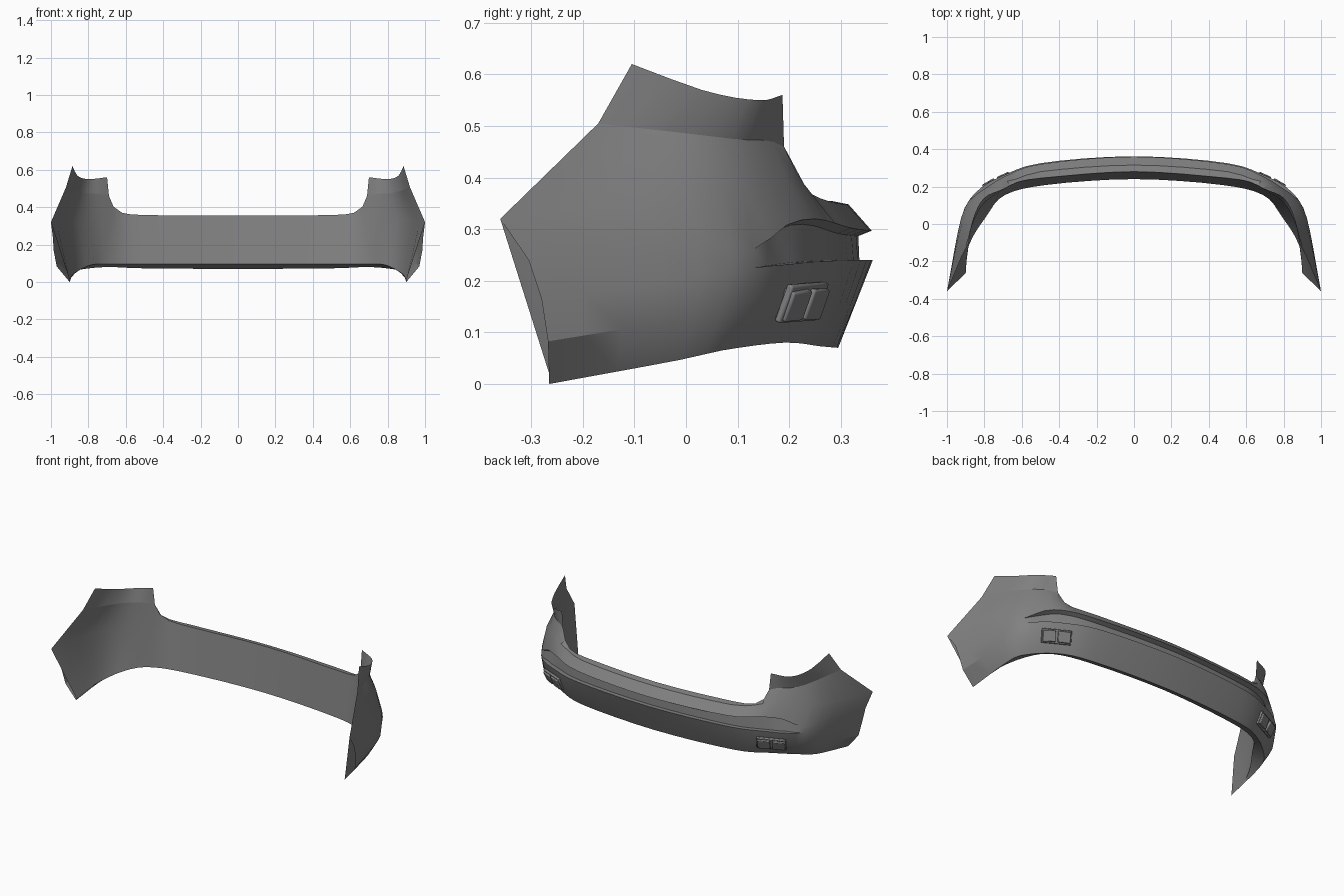
import bpy
import bmesh
from mathutils import Vector

old = bpy.data.objects.get("Cube")
if old:
    bpy.data.objects.remove(old, do_unlink=True)

# One material for the whole bumper
grey = bpy.data.materials.new("primer_grey")
grey.use_nodes = True
shade = (0.22, 0.22, 0.22, 1)
grey.diffuse_color = shade
grey.node_tree.nodes["Principled BSDF"].inputs["Base Color"].default_value = shade

STATIONS = [i / 2 for i in range(19)]   # 0 = rear centre, 9 = front edge of the side


def make_rail(keys):
    """Smooth curve through points keyed by station number."""
    times = sorted(keys)
    points = [Vector(keys[t]) for t in times]

    def slope(i):
        if i == 0 and times[0] == 0:
            flat = (points[1] - points[0]) / (times[1] - times[0])
            return Vector((flat.x, 0, 0))
        low, high = max(i - 1, 0), min(i + 1, len(times) - 1)
        return (points[high] - points[low]) / (times[high] - times[low])

    def sample(t):
        i = 0
        while i < len(times) - 2 and t > times[i + 1]:
            i += 1
        span = times[i + 1] - times[i]
        f = (t - times[i]) / span
        a, b = points[i], points[i + 1]
        hermite = f * f * (3 - 2 * f)
        return (a.lerp(b, hermite)
                + slope(i) * span * f * (1 - f) ** 2
                - slope(i + 1) * span * f * f * (1 - f))
    return sample


# Guide rails running from the rear centre round to the front edge
bottom = make_rail({0: (0, .295, .07), 2: (.5, .26, .073), 4: (.7, .19, .08),
                    6: (.85, .07, .065), 7: (.88, -.01, .047), 9: (.9, -.265, 0)})
belt = make_rail({0: (0, .362, .24), 2: (.5, .325, .24), 4: (.72, .25, .237),
                  5: (.81, .2, .232), 6: (.88, .13, .225), 7: (.925, .03, .21),
                  9: (.985, -.28, .165)})
lip = make_rail({0: (0, .36, .297), 2: (.5, .32, .302), 4: (.7, .25, .32),
                 5: (.79, .195, .308), 6: (.875, .13, .26), 7: (.925, .03, .265),
                 9: (.99, -.305, .24)})
shoulder = make_rail({0: (0, .315, .348), 2: (.5, .28, .353), 3: (.63, .24, .37),
                      4: (.715, .215, .4), 6: (.85, .11, .385),
                      7: (.92, 0, .365), 9: (1, -.36, .32)})
fold = make_rail({0: (0, .28, .355), 2: (.5, .245, .358), 3: (.62, .225, .37),
                  3.5: (.665, .205, .402), 4: (.69, .19, .46), 6: (.82, .09, .475),
                  9: (.92, -.17, .505)})
top = make_rail({4: (.7, .187, .56), 6: (.8, .14, .55), 8: (.86, .03, .57),
                 9: (.885, -.105, .62)})
flange = make_rail({0: (0, .24, .095), 2: (.46, .21, .095), 4: (.69, .155, .095),
                    6: (.79, .04, .09), 8: (.885, -.12, .04), 9: (.9, -.262, .01)})


def outward(t):
    """Plan direction pointing away from the car."""
    along = belt(min(t + .1, 9)) - belt(max(t - .1, 0))
    return Vector((-along.y, along.x, 0)).normalized()


def lower(t):
    return bottom(t).lerp(belt(t), .5) + outward(t) * .003 * t


def recess_depth(t):
    return .026 * max(0, min(1, (6 - t) / 1))


def recess_floor(t):
    return belt(t) - outward(t) * recess_depth(t)


def recess_roof(t):
    d = recess_depth(t)
    return lip(t) - outward(t) * d - Vector((0, 0, d * .4))


def liner_middle(t):
    straight = flange(t).lerp(fold(t), .5)
    return straight.lerp(shoulder(t), max(0, (t - 4) / 5))


def finish(name, bm, angle):
    """Turn a half model into a mirrored, shaded object."""
    mesh = bpy.data.meshes.new(name)
    bm.to_mesh(mesh)
    bm.free()
    obj = bpy.data.objects.new(name, mesh)
    bpy.context.collection.objects.link(obj)
    mesh.materials.append(grey)
    bpy.ops.object.select_all(action="DESELECT")
    obj.select_set(True)
    bpy.context.view_layer.objects.active = obj
    bpy.ops.object.shade_smooth_by_angle(angle=angle)
    mirror = obj.modifiers.new("mirror", "MIRROR")
    mirror.merge_threshold = .0005
    return obj


def sheet(name, rails, stations, flip=False):
    """Loft faces between successive rails."""
    bm = bmesh.new()
    grid = [[bm.verts.new(rail(t)) for t in stations] for rail in rails]
    for low, high in zip(grid, grid[1:]):
        for c in range(len(stations) - 1):
            corners = [low[c], high[c], high[c + 1], low[c + 1]]
            bm.faces.new(corners[::-1] if flip else corners)
    bmesh.ops.remove_doubles(bm, verts=bm.verts, dist=.0003)
    return finish(name, bm, .5)


# Painted skin with the recessed band, the folded upper wings and the inner liner
sheet("bumper_skin", [flange, bottom, lower, belt, recess_floor, recess_roof,
                      lip, shoulder, fold], STATIONS)
sheet("upper_wing", [fold, top], [t for t in STATIONS if t >= 4])
sheet("inner_liner", [flange, liner_middle, fold], STATIONS, flip=True)


def surface_frame(t):
    """Centre, sideways, upward and outward axes on the lower skin."""
    centre = lower(t)
    side = (lower(t + .2) - lower(t - .2)).normalized()
    up = (belt(t) - bottom(t)).normalized()
    out = up.cross(side).normalized()
    return centre, side, out.cross(side) * -1, out


def lamp_block(name, t, width, height, depth, hollow):
    """Box on the skin, with its outer face sunk when hollow."""
    centre, side, up, out = surface_frame(t)
    bm = bmesh.new()
    bmesh.ops.create_cube(bm, size=1)
    for v in bm.verts:
        x, y, z = v.co
        v.co = centre + side * x * width + up * y * height + out * z * depth
    bmesh.ops.recalc_face_normals(bm, faces=bm.faces)
    if hollow:
        bm.normal_update()
        front = max(bm.faces, key=lambda f: f.normal.dot(out))
        bmesh.ops.inset_individual(bm, faces=[front], thickness=.009)
        for v in front.verts:
            v.co -= out * depth * .4
    obj = finish(name, bm, .6)
    bevel = obj.modifiers.new("rounded", "BEVEL")
    bevel.width = .004
    bevel.segments = 2


# Twin rear fog lamps on a shared bezel
lamp_block("fog_lamp_bezel", 4.15, .165, .078, .014, False)
lamp_block("inner_fog_lamp", 3.75, .07, .062, .036, True)
lamp_block("outer_fog_lamp", 4.55, .07, .062, .036, True)
